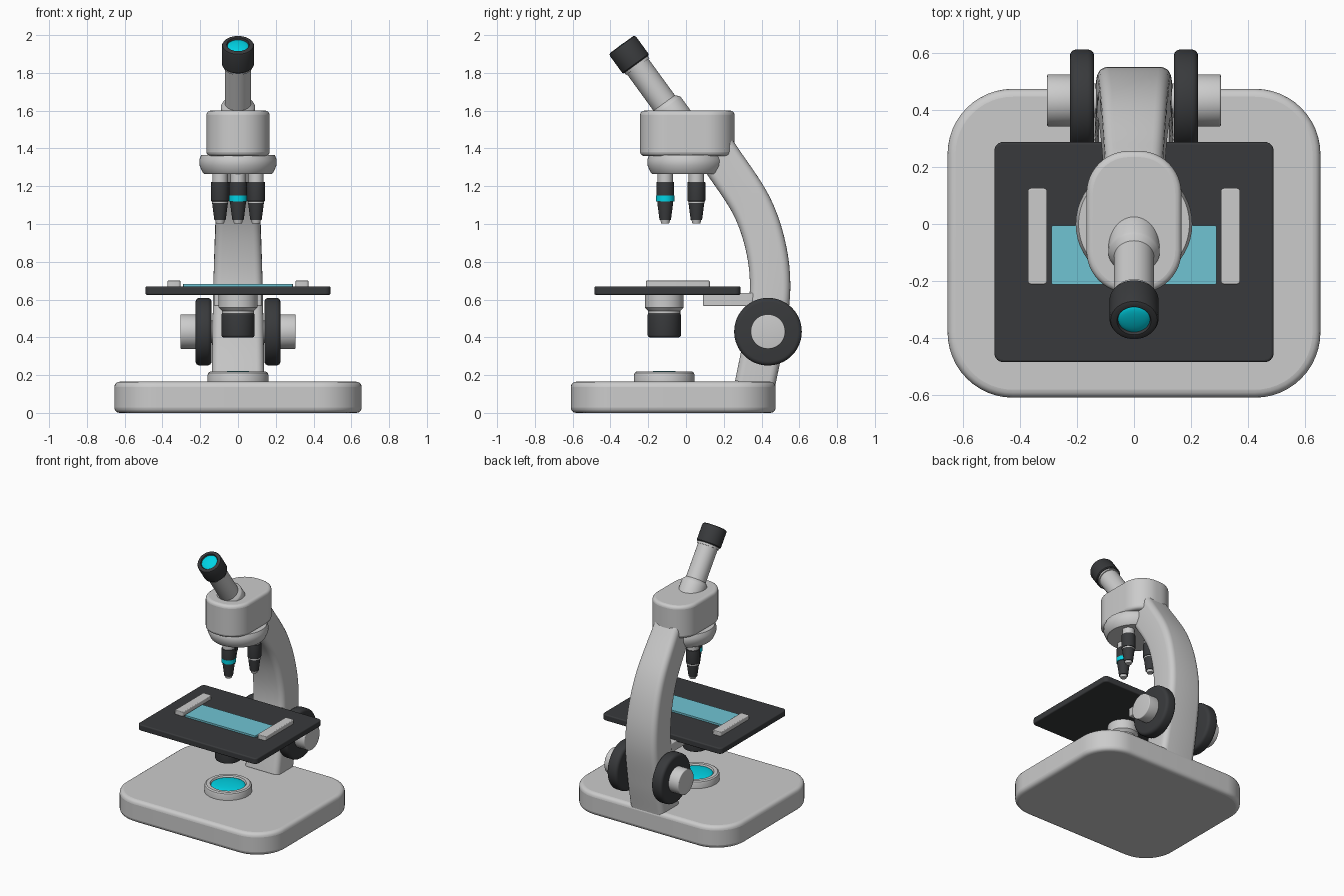
import bpy, bmesh
from math import sin, cos, pi, radians
from mathutils import Vector, Matrix

if "Cube" in bpy.data.objects:
    bpy.data.objects.remove(bpy.data.objects["Cube"])


def material(name, r, g, b):
    m = bpy.data.materials.new(name)
    m.diffuse_color = (r, g, b, 1)
    m.use_nodes = True
    m.node_tree.nodes["Principled BSDF"].inputs["Base Color"].default_value = m.diffuse_color
    return m


DARK = material("dark", 0.04, 0.042, 0.045)
WHITE = material("white", 0.75, 0.75, 0.76)
CYAN = material("cyan", 0.0, 0.65, 0.78)
GLASS = material("glass", 0.16, 0.55, 0.65)


def finish(name, bm, mat=None, bevel=0.0, matrix=None):
    bmesh.ops.recalc_face_normals(bm, faces=bm.faces)
    me = bpy.data.meshes.new(name)
    bm.to_mesh(me)
    bm.free()
    ob = bpy.data.objects.new(name, me)
    bpy.context.collection.objects.link(ob)
    if matrix:
        ob.matrix_world = matrix
    if mat:
        me.materials.append(mat)
    bpy.ops.object.select_all(action='DESELECT')
    ob.select_set(True)
    bpy.context.view_layer.objects.active = ob
    bpy.ops.object.shade_smooth_by_angle(angle=radians(35))
    if bevel:
        b = ob.modifiers.new("bevel", 'BEVEL')
        b.width, b.segments = bevel, 4
        b.limit_method, b.angle_limit = 'ANGLE', radians(40)
    return ob


def rounded_rect(hx, hy, r, n):
    """Outline points of a rounded rectangle centred on the origin."""
    pts = []
    for k, (sx, sy) in enumerate(((1, 1), (-1, 1), (-1, -1), (1, -1))):
        for i in range(n + 1):
            a = pi / 2 * (k + i / n)
            pts.append((sx * (hx - r) + r * cos(a), sy * (hy - r) + r * sin(a)))
    return pts


def slab(name, x0, x1, y0, y1, z0, z1, r, bevel, mat=None, n=12):
    bm = bmesh.new()
    cx, cy = (x0 + x1) / 2, (y0 + y1) / 2
    vs = [bm.verts.new((cx + x, cy + y, z0))
          for x, y in rounded_rect((x1 - x0) / 2, (y1 - y0) / 2, r, n)]
    f = bm.faces.new(vs)
    ext = bmesh.ops.extrude_face_region(bm, geom=[f])
    top = [v for v in ext["geom"] if isinstance(v, bmesh.types.BMVert)]
    bmesh.ops.translate(bm, verts=top, vec=(0, 0, z1 - z0))
    return finish(name, bm, mat, bevel)


def lathe(name, profile, mat=None, matrix=None, n=48):
    """Revolve (radius, height) points around local z."""
    bm = bmesh.new()
    vs = [bm.verts.new((r, 0, z)) for r, z in profile]
    es = [bm.edges.new(p) for p in zip(vs, vs[1:])]
    bmesh.ops.spin(bm, geom=vs + es, cent=(0, 0, 0), axis=(0, 0, 1),
                   angle=2 * pi, steps=n, use_duplicate=False)
    bmesh.ops.remove_doubles(bm, verts=bm.verts, dist=1e-5)
    return finish(name, bm, mat, matrix=matrix)


def drum(r, z0, z1, c=0.0):
    """Profile of a solid cylinder with edges rounded by c."""
    if not c:
        return [(0, z0), (r, z0), (r, z1), (0, z1)]
    arc = [(c * sin(a), c * cos(a)) for a in (0, pi / 8, pi / 4, 3 * pi / 8, pi / 2)]
    return ([(0, z0)] + [(r - c + s, z0 + c - t) for s, t in arc]
            + [(r - c + s, z1 - c + t) for s, t in reversed(arc)] + [(0, z1)])


def dome(r, z, h):
    return [(0, z)] + [(r * cos(a), z + h * sin(a)) for a in [pi / 16 * i for i in range(8)]] + [(0, z + h)]


# Base and light source
slab("base", -0.655, 0.655, -0.61, 0.475, 0, 0.165, 0.23, 0.028)
LIGHT = Matrix.Translation((0, -0.115, 0))
lathe("light_ring", [(0, 0.15), (0.161, 0.15), (0.161, 0.2), (0.157, 0.212), (0.147, 0.219),
                     (0.122, 0.219), (0.115, 0.205), (0, 0.205)], WHITE, LIGHT)
lathe("light_lens", dome(0.117, 0.205, 0.018), CYAN, LIGHT)

# Curved arm: rounded section lofted along a smooth path of (y, z, half width)
KEYS = [Vector(k) for k in ((0.33, -0.05, 0.142), (0.365, 0.15, 0.139), (0.41, 0.38, 0.136),
                            (0.445, 0.65, 0.131), (0.422, 0.88, 0.124), (0.345, 1.1, 0.115),
                            (0.195, 1.33, 0.104), (0.125, 1.43, 0.1), (0.05, 1.53, 0.096))]
path = []
for i in range(1, len(KEYS) - 2):
    a, b, c, d = KEYS[i - 1:i + 3]
    for t in [s / 8 for s in range(8)]:
        path.append(0.5 * (2 * b + (c - a) * t + (2 * a - 5 * b + 4 * c - d) * t * t
                           + (3 * b - a - 3 * c + d) * t ** 3))
path.append(KEYS[-2])
bm = bmesh.new()
rings = []
for i, p in enumerate(path):
    tan = path[min(i + 1, len(path) - 1)] - path[max(i - 1, 0)]
    out = Vector((0, tan.y, -tan.x)).normalized()
    rings.append([bm.verts.new(Vector((x, p.x, p.y)) + out * d)
                  for x, d in rounded_rect(p.z, 0.107, 0.04, 5)])
for r0, r1 in zip(rings, rings[1:]):
    for j in range(len(r0)):
        k = (j + 1) % len(r0)
        bm.faces.new((r0[j], r0[k], r1[k], r1[j]))
bm.faces.new(rings[0])
bm.faces.new(rings[-1])
finish("arm", bm)

# Head and rotating nosepiece
slab("head", -0.167, 0.167, -0.243, 0.257, 1.36, 1.6, 0.15, 0.022)
lathe("nosepiece", [(0, 1.265), (0.18, 1.265), (0.187, 1.272), (0.204, 1.31), (0.205, 1.34),
                    (0.195, 1.365), (0, 1.365)], WHITE)

# Three objectives around the nosepiece
for i, name in enumerate(("front", "right", "left")):
    a = radians(-90 + 120 * i)
    M = Matrix.Translation((0.11 * cos(a), 0.11 * sin(a), 0))
    lathe(name + "_objective_collar", drum(0.041, 1.218, 1.28), WHITE, M, 32)
    lathe(name + "_objective_barrel", drum(0.047, 1.12, 1.223, 0.004), DARK, M, 32)
    lathe(name + "_objective_band", drum(0.0485, 1.12, 1.15) if i == 0 else drum(0.043, 1.111, 1.121),
          CYAN if i == 0 else WHITE, M, 32)
    lathe(name + "_objective_nose", [(0, 1.02), (0.03, 1.02), (0.042, 1.112), (0.042, 1.122), (0, 1.122)],
          DARK, M, 32)
    lathe(name + "_objective_tip", [(0, 1.003), (0.021, 1.003), (0.026, 1.021), (0, 1.021)], WHITE, M, 32)

# Tilted eyepiece, built along local z from the head's top
EYE = Matrix.Translation((0, -0.086, 1.6)) @ Matrix.Rotation(radians(36), 4, 'X')
lathe("eyepiece_collar", [(0, -0.08), (0.09, -0.08), (0.09, 0.025), (0.086, 0.033), (0.07, 0.05), (0, 0.05)],
      None, EYE)
lathe("eyepiece_tube", drum(0.07, -0.05, 0.31), None, EYE)
lathe("eyepiece_ring", drum(0.076, 0.288, 0.306), WHITE, EYE)
lathe("eyepiece_cap", [(0, 0.303), (0.081, 0.303), (0.086, 0.309), (0.086, 0.42), (0.082, 0.429), (0.074, 0.433),
                       (0.06, 0.433), (0.055, 0.42), (0, 0.42)], DARK, EYE)
lathe("eyepiece_lens", dome(0.057, 0.42, 0.014), CYAN, EYE)

# Stage with slide, clips, bracket and condenser
slab("stage", -0.49, 0.49, -0.485, 0.288, 0.625, 0.67, 0.03, 0.008, DARK, 6)
slab("slide", -0.29, 0.29, -0.212, -0.006, 0.665, 0.683, 0.004, 0, GLASS, 2)
for s, side in ((-1, "left"), (1, "right")):
    slab(side + "_clip", s * 0.339 - 0.034, s * 0.339 + 0.034, -0.212, 0.126, 0.665, 0.7, 0.012, 0.005, WHITE, 4)
slab("stage_bracket", -0.125, 0.125, 0.09, 0.4, 0.565, 0.635, 0.01, 0.006, None, 3)
lathe("condenser_body", [(0, 0.52), (0.085, 0.52), (0.085, 0.54), (0.095, 0.55), (0.103, 0.558),
                         (0.103, 0.64), (0, 0.64)], WHITE, LIGHT)
lathe("condenser_barrel", drum(0.088, 0.4, 0.53, 0.012), DARK, LIGHT)

# Focus knobs on both sides
for s, side in ((-1, "left"), (1, "right")):
    K = Matrix.Translation((0, 0.434, 0.43)) @ Matrix.Rotation(s * pi / 2, 4, 'Y')
    lathe(side + "_knob_axle", drum(0.06, 0.05, 0.15), None, K)
    lathe(side + "_coarse_knob", drum(0.179, 0.14, 0.225, 0.022), DARK, K, 64)
    lathe(side + "_fine_knob", drum(0.092, 0.2, 0.305, 0.006), None, K)
